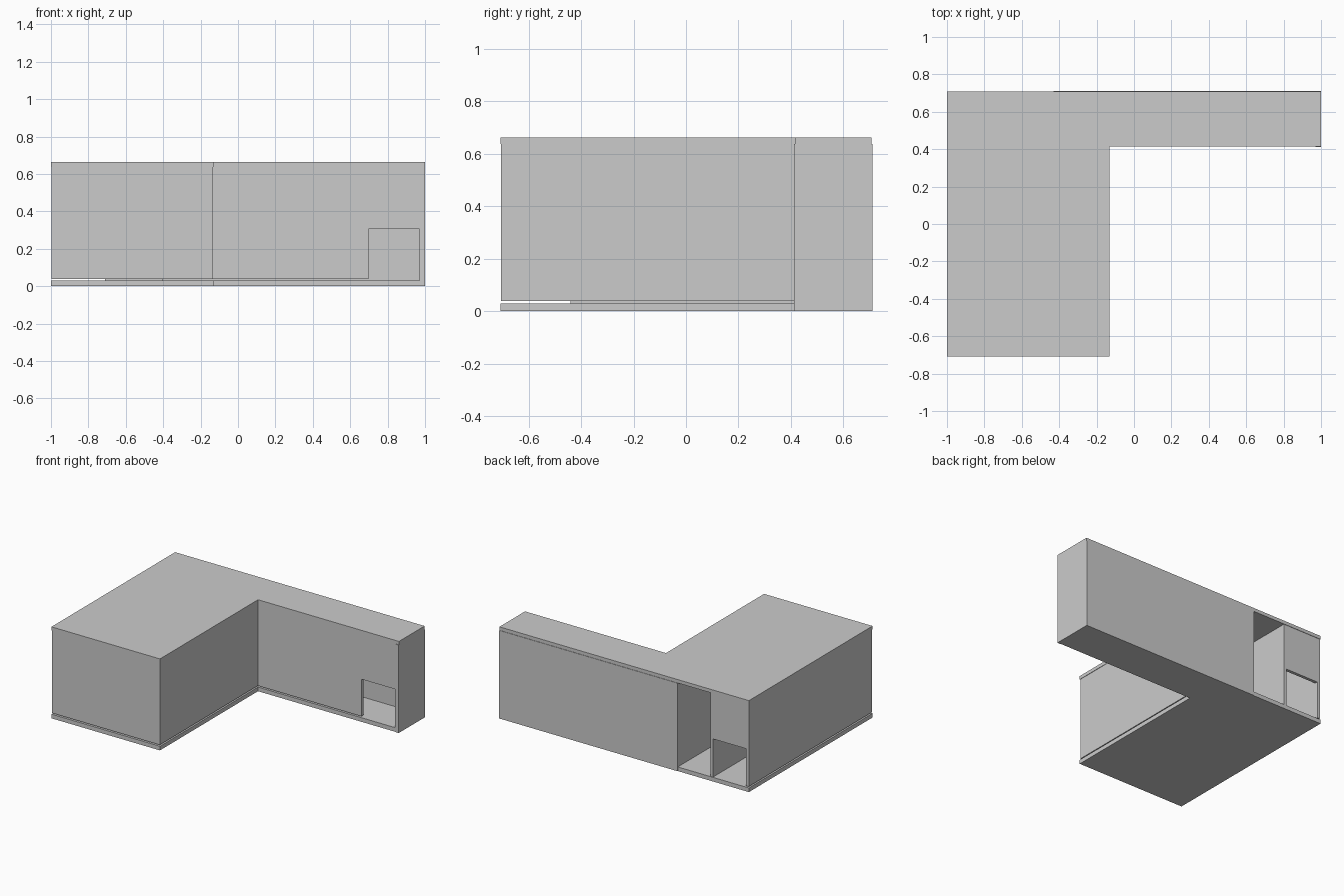
import bpy, bmesh

if "Cube" in bpy.data.objects:
    bpy.data.objects.remove(bpy.data.objects["Cube"])

# Main dimensions
X0, X1 = -1.0, 1.0
Y0, Y1 = -0.708, 0.708
XI, YI = -0.13, 0.415      # inner corner of the L
FLOOR, ROOF, TOP = 0.03, 0.638, 0.663
GAP = 0.038                # shadow gap under the floating walls
T = 0.025                  # wall thickness
E = 0.003                  # small inset of walls from the slab edges


def finish(name, bm):
    bmesh.ops.recalc_face_normals(bm, faces=bm.faces)
    mesh = bpy.data.meshes.new(name)
    bm.to_mesh(mesh)
    bm.free()
    obj = bpy.data.objects.new(name, mesh)
    bpy.context.collection.objects.link(obj)
    return obj


def prism(name, outline, z0, z1):
    bm = bmesh.new()
    face = bm.faces.new([bm.verts.new((x, y, z0)) for x, y in outline])
    top = bmesh.ops.extrude_face_region(bm, geom=[face])
    verts = [g for g in top["geom"] if isinstance(g, bmesh.types.BMVert)]
    bmesh.ops.translate(bm, verts=verts, vec=(0, 0, z1 - z0))
    if face.is_valid is False or len(bm.faces) < len(outline) + 2:
        bm.faces.new([v for v in bm.verts if v not in verts])
    return finish(name, bm)


def box(name, x, y, z):
    return prism(name, [(x[0], y[0]), (x[1], y[0]), (x[1], y[1]), (x[0], y[1])], *z)


# L-shaped floor and roof slabs
plan = [(X0, Y0), (XI, Y0), (XI, YI), (X1, YI), (X1, Y1), (X0, Y1)]
prism("floor_slab", plan, 0, FLOOR)
prism("roof_slab", plan, ROOF, TOP)

# Floating outer walls of the deep block
wall_z = (GAP, ROOF)
box("left_wall", (X0 + E, X0 + T), (Y0 + E, Y1 - E), wall_z)
box("front_wall", (X0 + T, XI - T), (Y0 + E, Y0 + T), wall_z)
box("inner_side_wall", (XI - T, XI - E), (Y0 + E, YI + T), wall_z)

# Courtyard wall of the narrow wing, with a low doorway at its far end
DOOR = 0.307
box("wing_front_wall", (XI - E, 0.697), (YI + E, YI + T), wall_z)
box("wing_door_header", (0.697, 0.97), (YI + E, YI + T), (DOOR, ROOF))

# Solid end and back walls of the wing, reaching the ground
box("wing_end_wall", (0.97, X1), (YI - E, Y1), (0, ROOF))
box("wing_back_wall", (-0.43, X1), (Y1 - T, Y1 + E), (0, ROOF))

# Recessed corridor open to the back
solid_z = (FLOOR, ROOF)
for name, x in (("corridor_left_wall", (-0.71, -0.69)),
                ("corridor_right_wall", (-0.43, -0.405))):
    box(name, x, (-0.44, Y1 - E), solid_z)
box("corridor_end_wall", (-0.69, -0.43), (-0.44, -0.415), solid_z)

# Back doorway beside the corridor
box("back_door_header", (X0 + T, -0.71), (Y1 - T, Y1 - E), (DOOR, ROOF))
